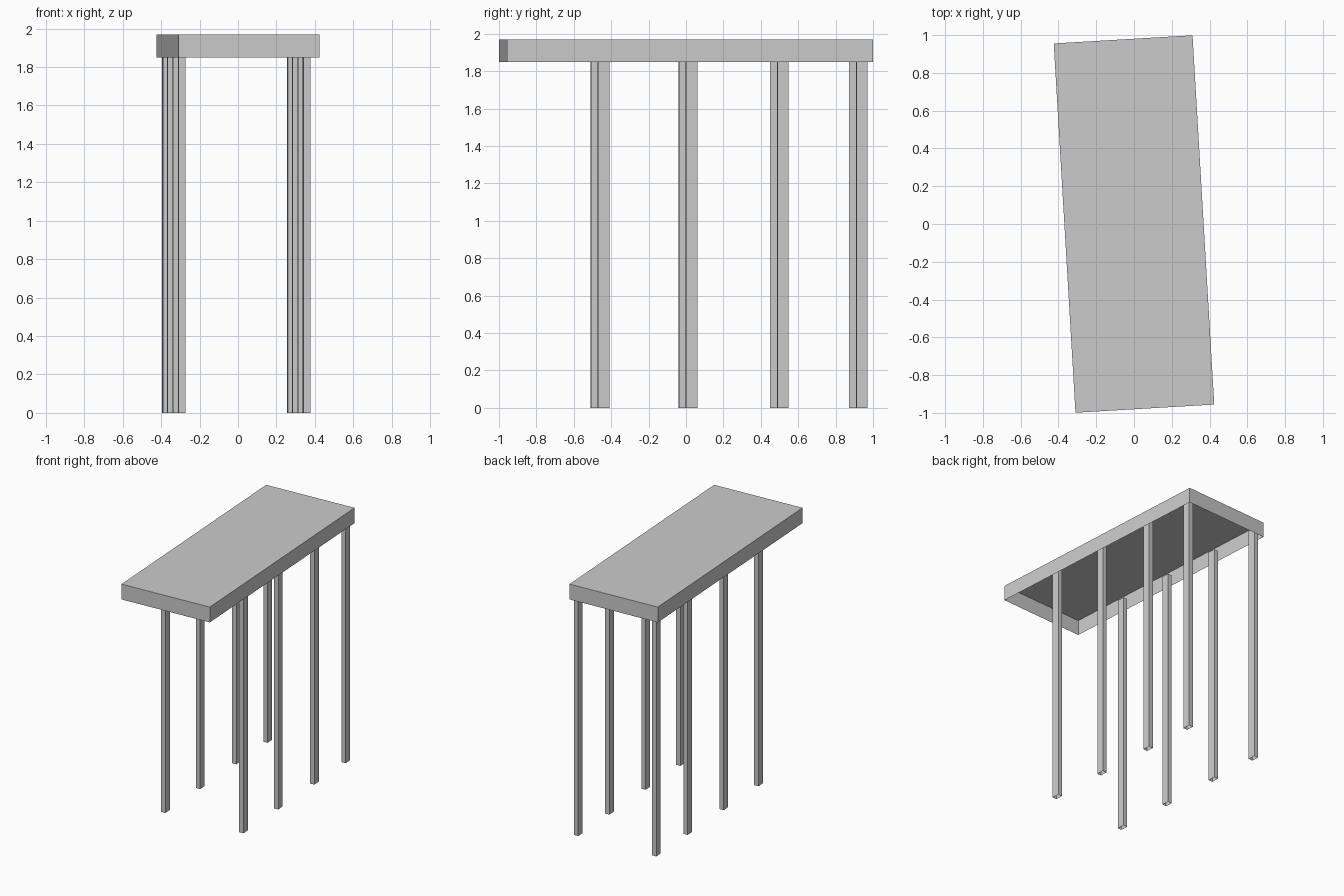
import bpy, bmesh, math
from mathutils import Matrix

if "Cube" in bpy.data.objects:
    bpy.data.objects.remove(bpy.data.objects["Cube"])

ROT = Matrix.Rotation(math.radians(3.365), 4, 'Z')   # whole table is slightly turned


def open_box(name, cx, cy, sx, sy, z0, z1, open_sides):
    """Thin-shelled box; open_sides lists the z directions (-1, 1) left open."""
    bm = bmesh.new()
    bmesh.ops.create_cube(bm, size=1)
    bm.normal_update()
    gone = [f for f in bm.faces if round(f.normal.z) in open_sides]
    bmesh.ops.delete(bm, geom=gone, context='FACES')
    place = Matrix.Translation((cx, cy, (z0 + z1) / 2)) @ Matrix.Diagonal((sx, sy, z1 - z0, 1))
    bm.transform(ROT @ place)
    me = bpy.data.meshes.new(name)
    bm.to_mesh(me)
    bm.free()
    ob = bpy.data.objects.new(name, me)
    bpy.context.collection.objects.link(ob)
    return ob


# table top: slab with skirt, hollow underneath
open_box("table_top", 0, 0, 0.736, 1.958, 1.85, 1.97, (-1,))

# four pairs of hollow legs, reaching up inside the skirt
for side, x in (("left", -0.321), ("right", 0.33)):
    for i, y in enumerate((-0.461, 0.01, 0.499, 0.922)):
        open_box(f"{side}_leg_{i + 1}", x, y, 0.036, 0.06, 0, 1.91, (-1, 1))
